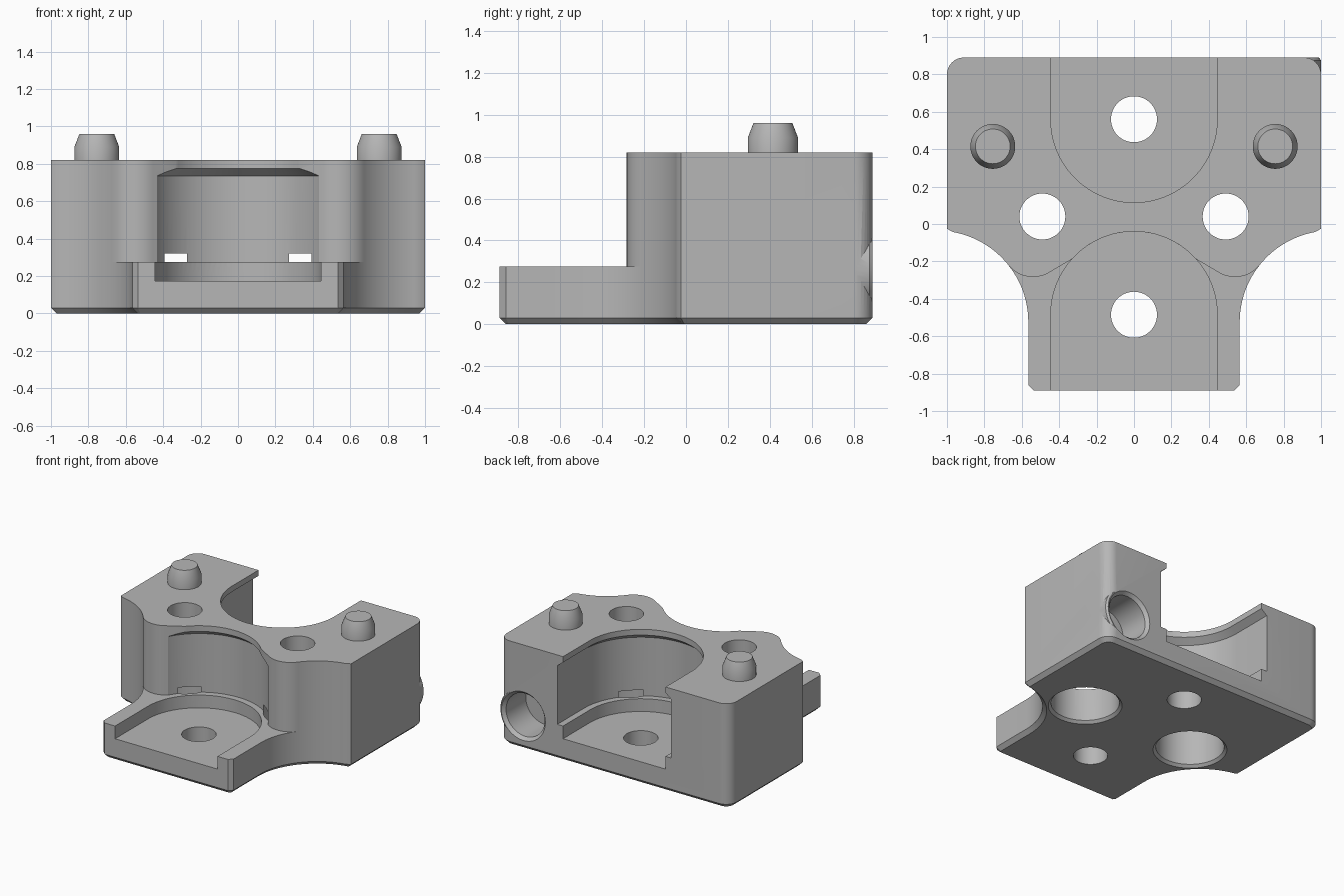
import bpy, bmesh
from math import sin, cos, pi, radians, atan2, hypot

cube = bpy.data.objects.get("Cube")
if cube:
    bpy.data.objects.remove(cube, do_unlink=True)

grey = bpy.data.materials.new("plain grey")
grey.use_nodes = True
colour = (0.47, 0.47, 0.47, 1)
grey.diffuse_color = colour
grey.node_tree.nodes["Principled BSDF"].inputs["Base Color"].default_value = colour


def arc(cx, cy, r, a0, a1, n=16):
    return [(cx + r * cos(a0 + (a1 - a0) * i / n),
             cy + r * sin(a0 + (a1 - a0) * i / n)) for i in range(n + 1)]


def mirrored(half):
    """Close a right-hand outline with its mirror image in x."""
    return half + [(-x, y) for x, y in reversed(half)]


def loft(name, levels):
    """Solid through stacked (z, outline) rings."""
    bm = bmesh.new()
    rings = [[bm.verts.new((x, y, z)) for x, y in pts] for z, pts in levels]
    for low, high in zip(rings, rings[1:]):
        for i in range(len(low)):
            j = (i + 1) % len(low)
            bm.faces.new((low[i], low[j], high[j], high[i]))
    bm.faces.new(rings[0][::-1])
    bm.faces.new(rings[-1])
    bmesh.ops.recalc_face_normals(bm, faces=bm.faces)
    mesh = bpy.data.meshes.new(name)
    bm.to_mesh(mesh)
    bm.free()
    mesh.materials.append(grey)
    ob = bpy.data.objects.new(name, mesh)
    bpy.context.collection.objects.link(ob)
    return ob


def turned(name, x, y, profile, n=48):
    """Round solid from (z, radius) pairs."""
    return loft(name, [(z, arc(x, y, r, 0, 2 * pi, n)[:-1]) for z, r in profile])


def combine(target, tool, operation):
    """Boolean the tool into the target, then drop the tool."""
    tool.hide_render = True
    mod = target.modifiers.new("boolean", 'BOOLEAN')
    mod.operation = operation
    mod.solver = 'EXACT'
    mod.object = tool
    bpy.context.view_layer.update()
    deps = bpy.context.evaluated_depsgraph_get()
    mesh = bpy.data.meshes.new_from_object(target.evaluated_get(deps))
    target.modifiers.clear()
    target.data = mesh
    bpy.data.objects.remove(tool, do_unlink=True)


def smooth(ob):
    bpy.ops.object.select_all(action='DESELECT')
    ob.select_set(True)
    bpy.context.view_layer.objects.active = ob
    bpy.ops.object.shade_smooth_by_angle(angle=radians(30))


TOP, STEP, FLOOR = 0.82, 0.275, 0.175
POCKET, RECESS = 0.445, 0.495
FRONT_Y, BACK_Y = -0.485, 0.56
SX, SY, SR = 1.055, -0.525, 0.49      # scooped side arcs
LX, LY = 0.54, -0.115                 # rounded lobes
LR = hypot(SX - LX, SY - LY) - SR

# Main block: T outline with scooped sides and rounded back corners
outline = mirrored(
    [(0.535, -0.89), (0.565, -0.86)]
    + arc(SX, SY, SR, pi, radians(100), 24)
    + [(1, -0.025)]
    + arc(0.91, 0.8, 0.09, 0, pi / 2, 8))
body = loft("mount_body", [(0, outline), (TOP, outline)])

# Chamfer round the underside
bm = bmesh.new()
bm.from_mesh(body.data)
rim = [e for e in bm.edges if all(v.co.z < 0.001 for v in e.verts)]
bmesh.ops.bevel(bm, geom=rim, offset=0.03, segments=1, affect='EDGES')
bm.to_mesh(body.data)
bm.free()

# Boss round the bore in the back corner
bore_x, bore_z = 0.79, 0.26


def along_y(name, profile):
    ob = turned(name, 0, 0, profile)
    for v in ob.data.vertices:
        x, y, z = v.co
        v.co = (bore_x + x, z, bore_z + y)
    ob.data.flip_normals()
    return ob


combine(body, along_y("boss", [(0.6, 0.21), (0.875, 0.21), (0.89, 0.198)]), 'UNION')

# Lower the front tongue, leaving rounded lobes and a concave wall
touch = atan2(SY - LY, LX - SX)       # scoop tangent, on the right-hand lobe
start = atan2(SY - LY, SX - LX)
wall = atan2(-0.187 - FRONT_Y, 0.33)
lobe = arc(LX, LY, LR, start, radians(-121), 20)
front = mirrored([(1.055, -1.1), (SX, SY)] + lobe
                 + arc(0, FRONT_Y, POCKET, wall, pi / 2, 20)[:-1])
combine(body, loft("front_cutter", [(STEP, front), (1, front)]), 'DIFFERENCE')


# Open-ended round pockets with an undercut recess below the top lip
def pocket(name, cy, side):
    levels = []
    for z, r in ((FLOOR, POCKET), (STEP, POCKET), (STEP, RECESS),
                 (0.735, RECESS), (0.775, POCKET), (1, POCKET)):
        pts = arc(0, 0, r, 0, pi, 48)
        pts += [(-r, -1.2), (r, -1.2)]
        levels.append((z, [(x, cy + side * y) for x, y in pts]))
    return loft(name, levels)


combine(body, pocket("front_pocket", FRONT_Y, 1), 'DIFFERENCE')
combine(body, pocket("back_pocket", BACK_Y, -1), 'DIFFERENCE')

# Plain holes through the pocket floors
for y in (FRONT_Y, BACK_Y):
    combine(body, turned("floor_hole", 0, y, [(-0.1, 0.123), (0.5, 0.123)]), 'DIFFERENCE')

# Counterbored screw holes, breaking slightly into both pockets
for x in (-0.49, 0.49):
    combine(body, turned("screw_hole", x, 0.04,
                         [(-0.01, 0.275), (0.02, 0.245), (0.32, 0.245),
                          (0.32, 0.123), (1, 0.123)]), 'DIFFERENCE')

# Blind bore in the back face
combine(body, along_y("bore", [(0.62, 0.168), (0.865, 0.168), (0.9, 0.2)]), 'DIFFERENCE')
smooth(body)

# Locating pins
for name, x in (("left_pin", 0.755), ("right_pin", -0.755)):
    smooth(turned(name, x, 0.415, [(TOP - 0.02, 0.12), (0.89, 0.12), (0.96, 0.093)]))
